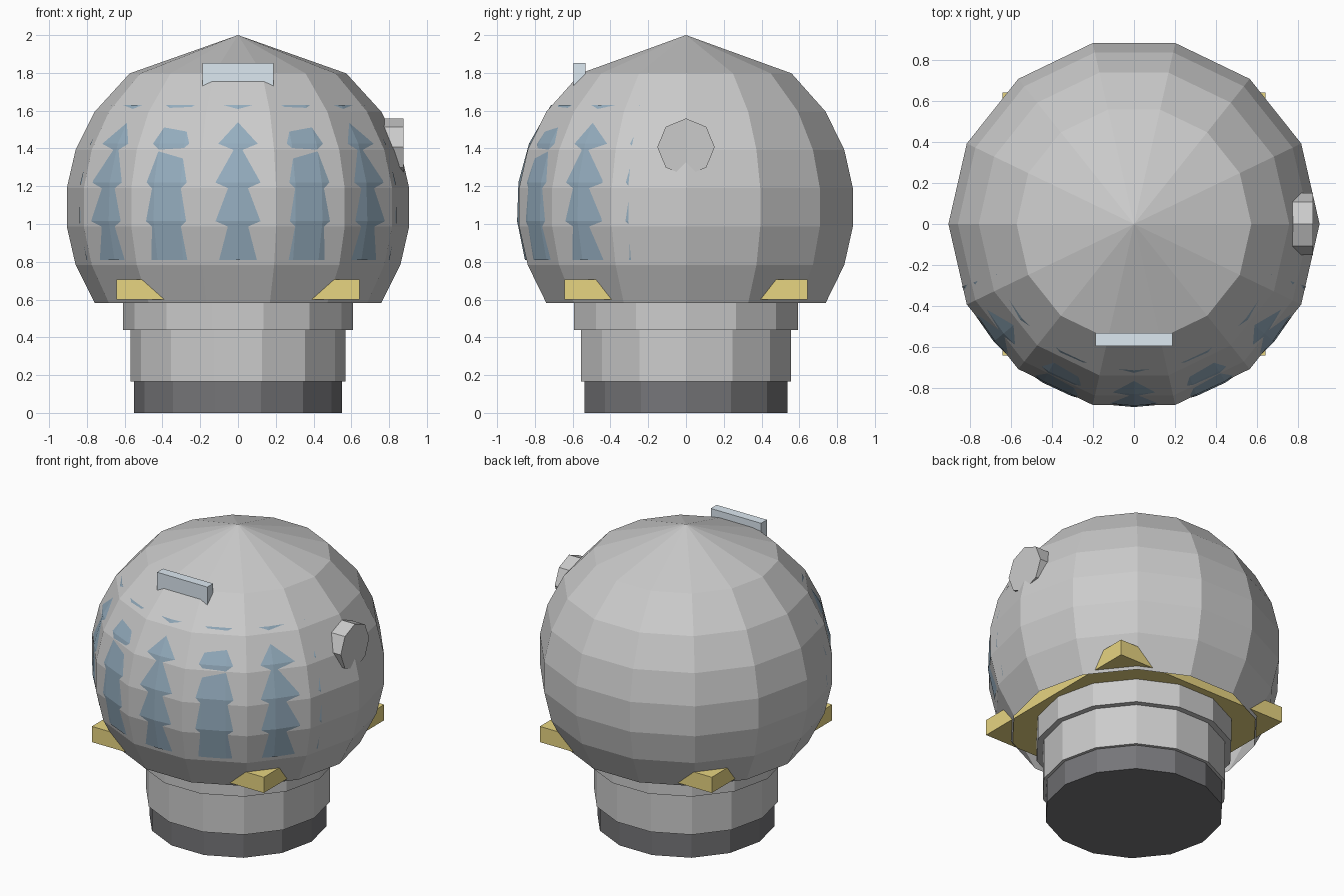
import bpy
from math import sin, cos, pi, radians, sqrt

if "Cube" in bpy.data.objects:
    bpy.data.objects.remove(bpy.data.objects["Cube"])

SIDES = 14
CZ = 1.088          # centre height of the helmet sphere


def paint(obj, rgb):
    mat = bpy.data.materials.new(obj.name + "_colour")
    mat.diffuse_color = (*rgb, 1)
    mat.use_nodes = True
    mat.node_tree.nodes["Principled BSDF"].inputs["Base Color"].default_value = mat.diffuse_color
    obj.data.materials.append(mat)


def mesh_object(name, verts, faces):
    me = bpy.data.meshes.new(name)
    me.from_pydata(verts, [], faces)
    me.update()
    obj = bpy.data.objects.new(name, me)
    bpy.context.collection.objects.link(obj)
    return obj


def sphere_rings(radius, heights):
    """(r, z) profile of a sphere sampled at the given heights."""
    return [(sqrt(max(radius ** 2 - (z - CZ) ** 2, 0)), z) for z in heights]


def sweep(name, rings, angles, closed, apex=None):
    """Join rings bottom to top around z; optionally close with an apex point."""
    n = len(angles)
    verts = [(r * cos(a), r * sin(a), z) for r, z in rings for a in angles]
    cols = [(j, (j + 1) % n) for j in range(n if closed else n - 1)]
    faces = [(i * n + j, i * n + k, (i + 1) * n + k, (i + 1) * n + j)
             for i in range(len(rings) - 1) for j, k in cols]
    if apex is not None:
        verts.append((0, 0, apex))
        top = (len(rings) - 1) * n
        faces += [(top + j, top + k, len(verts) - 1) for j, k in cols]
    return mesh_object(name, verts, faces)


def cylinder(name, r, z0, z1):
    bpy.ops.mesh.primitive_cylinder_add(
        vertices=SIDES, radius=r, depth=z1 - z0,
        location=(0, 0, (z0 + z1) / 2), rotation=(0, 0, pi / 2))
    obj = bpy.context.object
    obj.name = name
    return obj


def box(name, lo, hi):
    bpy.ops.mesh.primitive_cube_add(size=1, location=[(a + b) / 2 for a, b in zip(lo, hi)])
    obj = bpy.context.object
    obj.name = name
    obj.scale = [b - a for a, b in zip(lo, hi)]
    return obj


# Helmet shell: sphere of even height bands, open at the bottom
R = 0.912
step = 2 * R / 9
around = [2 * pi * i / SIDES for i in range(SIDES)]
shell = sweep("helmet_shell", sphere_rings(R, [2 - step * k for k in range(7, 0, -1)]),
              around, True, apex=2.0)
paint(shell, (0.85, 0.85, 0.86))

# Visor: slightly smaller sphere patch that shows through the flat shell faces
arc = [radians(-160 + 10 * i) for i in range(15)]
visor = sweep("visor", sphere_rings(0.897, [0.81 + 0.205 * k for k in range(5)]), arc, False)
paint(visor, (0.30, 0.42, 0.52))

# Neck: dark base, collar and upper ring
paint(cylinder("neck_base", 0.55, 0, 0.165), (0.18, 0.18, 0.19))
paint(cylinder("neck_collar", 0.57, 0.165, 0.44), (0.68, 0.68, 0.71))
paint(cylinder("neck_ring", 0.608, 0.44, 0.605), (0.62, 0.62, 0.65))

# Square trim plate whose corners poke out of the shell
paint(box("trim_plate", (-0.643, -0.643, 0.6), (0.643, 0.643, 0.706)), (0.80, 0.66, 0.22))

# Forehead lamp
paint(box("forehead_lamp", (-0.188, -0.596, 1.72), (0.188, -0.533, 1.852)), (0.72, 0.81, 0.88))

# Side knob on the right
bpy.ops.mesh.primitive_cylinder_add(vertices=8, radius=0.152, depth=0.103,
                                    location=(0.8235, 0, 1.407), rotation=(0, pi / 2, 0))
knob = bpy.context.object
knob.name = "side_knob"
paint(knob, (0.60, 0.60, 0.63))
